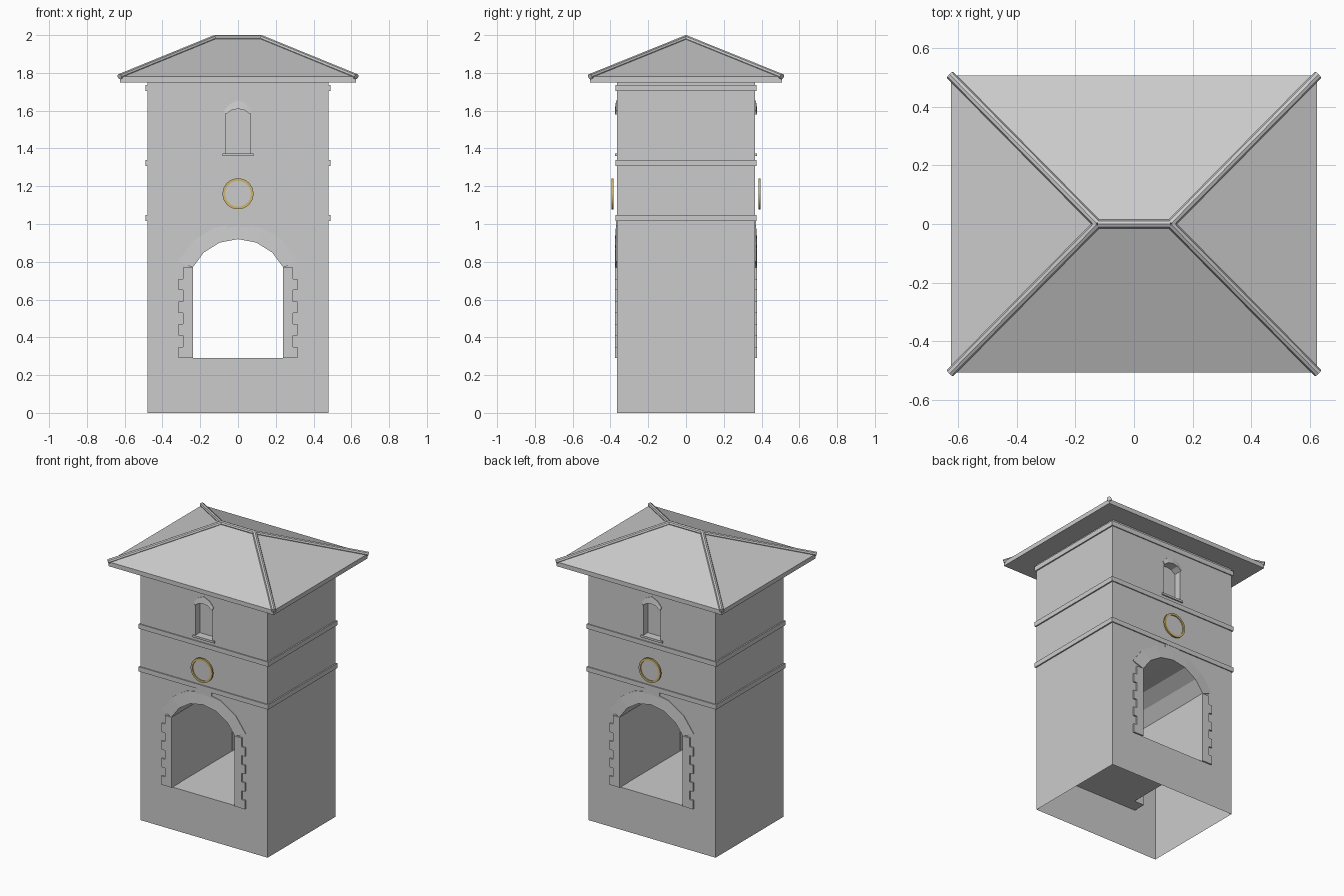
import bpy, bmesh
from math import sin, cos, radians
from mathutils import Vector

if "Cube" in bpy.data.objects:
    bpy.data.objects.remove(bpy.data.objects["Cube"])

HX, HY = 0.48, 0.366          # tower half sizes


def finish(name, bm, mat=None):
    bmesh.ops.recalc_face_normals(bm, faces=bm.faces)
    me = bpy.data.meshes.new(name)
    bm.to_mesh(me)
    bm.free()
    ob = bpy.data.objects.new(name, me)
    bpy.context.collection.objects.link(ob)
    if mat:
        me.materials.append(mat)
    return ob


def add_box(bm, x0, x1, y0, y1, z0, z1):
    vs = bmesh.ops.create_cube(bm, size=1)['verts']
    for v in vs:
        v.co = ((x0 + x1) / 2 + v.co.x * (x1 - x0),
                (y0 + y1) / 2 + v.co.y * (y1 - y0),
                (z0 + z1) / 2 + v.co.z * (z1 - z0))


def add_prism(bm, pts, y0, y1):
    a = [bm.verts.new((x, y0, z)) for x, z in pts]
    b = [bm.verts.new((x, y1, z)) for x, z in pts]
    bm.faces.new(a)
    bm.faces.new(b[::-1])
    for i in range(len(a)):
        j = (i + 1) % len(a)
        bm.faces.new((a[i], b[i], b[j], a[j]))


def arc(r, cz, start, n):
    step = (180 - 2 * start) / n
    return [(r * cos(radians(start + step * i)), cz + r * sin(radians(start + step * i)))
            for i in range(n + 1)]


def add_arch_band(bm, inner, outer, s, y_in, y_out, y_back):
    """Curved surround, standing out furthest along its inner edge."""
    rings = []
    for (xi, zi), (xo, zo) in zip(inner, outer):
        rings.append([bm.verts.new(c) for c in ((xi, s * y_in, zi), (xo, s * y_out, zo),
                                                (xo, s * y_back, zo), (xi, s * y_back, zi))])
    for a, b in zip(rings, rings[1:]):
        for i in range(4):
            j = (i + 1) % 4
            bm.faces.new((a[i], a[j], b[j], b[i]))
    bm.faces.new(rings[0])
    bm.faces.new(rings[-1][::-1])


gate_arc = arc(0.267, 0.653, 26, 6)
window_arc = arc(0.0854, 1.5246, 40.4, 4)

# Tower body: hollow shell with a vaulted passage and two window recesses
bm = bmesh.new()
add_box(bm, -HX, HX, -HY, HY, 0, 1.752)
body = finish("tower_body", bm)

bm = bmesh.new()
add_prism(bm, [(-0.24, 0.29), (0.24, 0.29)] + gate_arc, -0.6, 0.6)
for s in (-1, 1):
    add_prism(bm, [(-0.065, 1.37), (0.065, 1.37)] + window_arc, s * (HY - 0.05), s * 0.6)
cutter = finish("opening_cutter", bm)
cutter.hide_render = True

mod = body.modifiers.new("openings", 'BOOLEAN')
mod.operation = 'DIFFERENCE'
mod.solver = 'EXACT'
mod.object = cutter
bpy.context.view_layer.objects.active = body
bpy.ops.object.modifier_apply(modifier=mod.name)
bpy.data.objects.remove(cutter)

bm = bmesh.new()
bm.from_mesh(body.data)
ends = [f for f in bm.faces if all(v.co.z < 0.001 for v in f.verts)
        or all(v.co.z > 1.751 for v in f.verts)]
bmesh.ops.delete(bm, geom=ends, context='FACES_ONLY')
bm.to_mesh(body.data)
bm.free()

# String courses and cornice wrapping the tower
for name, z0, z1 in (("lower_band", 1.016, 1.048), ("upper_band", 1.308, 1.34),
                     ("cornice", 1.704, 1.737)):
    bm = bmesh.new()
    t, px, py = 0.02, 0.489, 0.373
    for s in (-1, 1):
        add_box(bm, -px, px, *sorted((s * py, s * (py - t))), z0, z1)
        add_box(bm, *sorted((s * px, s * (px - t))), -py + t, py - t, z0, z1)
    finish(name, bm)

gold = bpy.data.materials.new("gold")
gold.diffuse_color = (0.62, 0.47, 0.16, 1)
gold.use_nodes = True
gold.node_tree.nodes["Principled BSDF"].inputs["Base Color"].default_value = gold.diffuse_color

for s, side in ((-1, "front"), (1, "back")):
    # Gate surround: voussoir arch, keystone and toothed quoins
    bm = bmesh.new()
    add_arch_band(bm, gate_arc, arc(0.35, 0.653, 25, 6), s, 0.376, 0.370, 0.30)
    add_box(bm, -0.058, 0.058, *sorted((s * 0.371, s * 0.33)), 0.975, 1.022)
    finish(side + "_gate_arch", bm)
    bm = bmesh.new()
    ys = sorted((s * 0.376, s * 0.28))
    for m in (-1, 1):
        for i in range(8):
            w = 0.315 if i % 2 == 0 else 0.29
            z = 0.29 + 0.06 * i
            add_box(bm, *sorted((m * 0.238, m * w)), *ys, z, z + 0.06)
    finish(side + "_gate_quoins", bm)

    # Window hood and sill
    bm = bmesh.new()
    hood = [(0.074, 1.6), (0.042, 1.636), (0, 1.655), (-0.042, 1.636), (-0.074, 1.6)]
    add_arch_band(bm, window_arc, hood, s, 0.376, 0.370, 0.34)
    finish(side + "_window_hood", bm)
    bm = bmesh.new()
    add_box(bm, -0.082, 0.082, *sorted((s * 0.375, s * 0.32)), 1.36, 1.374)
    finish(side + "_window_sill", bm)

    # Clock rim (gold) and face
    bm = bmesh.new()
    n = 32
    rings = []
    for i in range(n):
        a = radians(360 * i / n)
        rings.append([bm.verts.new((r * cos(a), s * y, 1.16 + r * sin(a)))
                      for r, y in ((0.082, 0.383), (0.082, 0.394), (0.068, 0.394), (0.068, 0.383))])
    for i in range(n):
        a, b = rings[i], rings[(i + 1) % n]
        for j in range(4):
            k = (j + 1) % 4
            bm.faces.new((a[j], a[k], b[k], b[j]))
    finish(side + "_clock_rim", bm, gold)
    bm = bmesh.new()
    add_prism(bm, [(0.07 * cos(radians(360 * i / n)), 1.16 + 0.07 * sin(radians(360 * i / n)))
                   for i in range(n)], s * 0.384, s * 0.388)
    finish(side + "_clock_face", bm)

# Hipped roof with a shallow fascia
bm = bmesh.new()
EX, EY, RX, RZ = 0.625, 0.507, 0.125, 1.985
corners = ((-EX, -EY), (EX, -EY), (EX, EY), (-EX, EY))
lo = [bm.verts.new((x, y, 1.75)) for x, y in corners]
hi = [bm.verts.new((x, y, 1.78)) for x, y in corners]
l, r = bm.verts.new((-RX, 0, RZ)), bm.verts.new((RX, 0, RZ))
bm.faces.new(lo)
for i in range(4):
    j = (i + 1) % 4
    bm.faces.new((lo[i], lo[j], hi[j], hi[i]))
for f in ((hi[0], hi[1], r, l), (hi[1], hi[2], r), (hi[2], hi[3], l, r), (hi[3], hi[0], l)):
    bm.faces.new(f)
finish("hip_roof", bm)

# Ridge and hip capping
bm = bmesh.new()


def add_bar(p, q, rad=0.015):
    p, q = Vector(p), Vector(q)
    d = q - p
    vs = bmesh.ops.create_cone(bm, cap_ends=True, segments=8, radius1=rad, radius2=rad,
                               depth=d.length)['verts']
    rot = d.to_track_quat('Z', 'Y')
    for v in vs:
        v.co = rot @ v.co + (p + q) / 2


add_bar((-RX, 0, RZ), (RX, 0, RZ))
for sx in (-1, 1):
    for sy in (-1, 1):
        add_bar((sx * 0.627, sy * 0.508, 1.78), (sx * RX, 0, RZ))
finish("roof_ridge_caps", bm)
